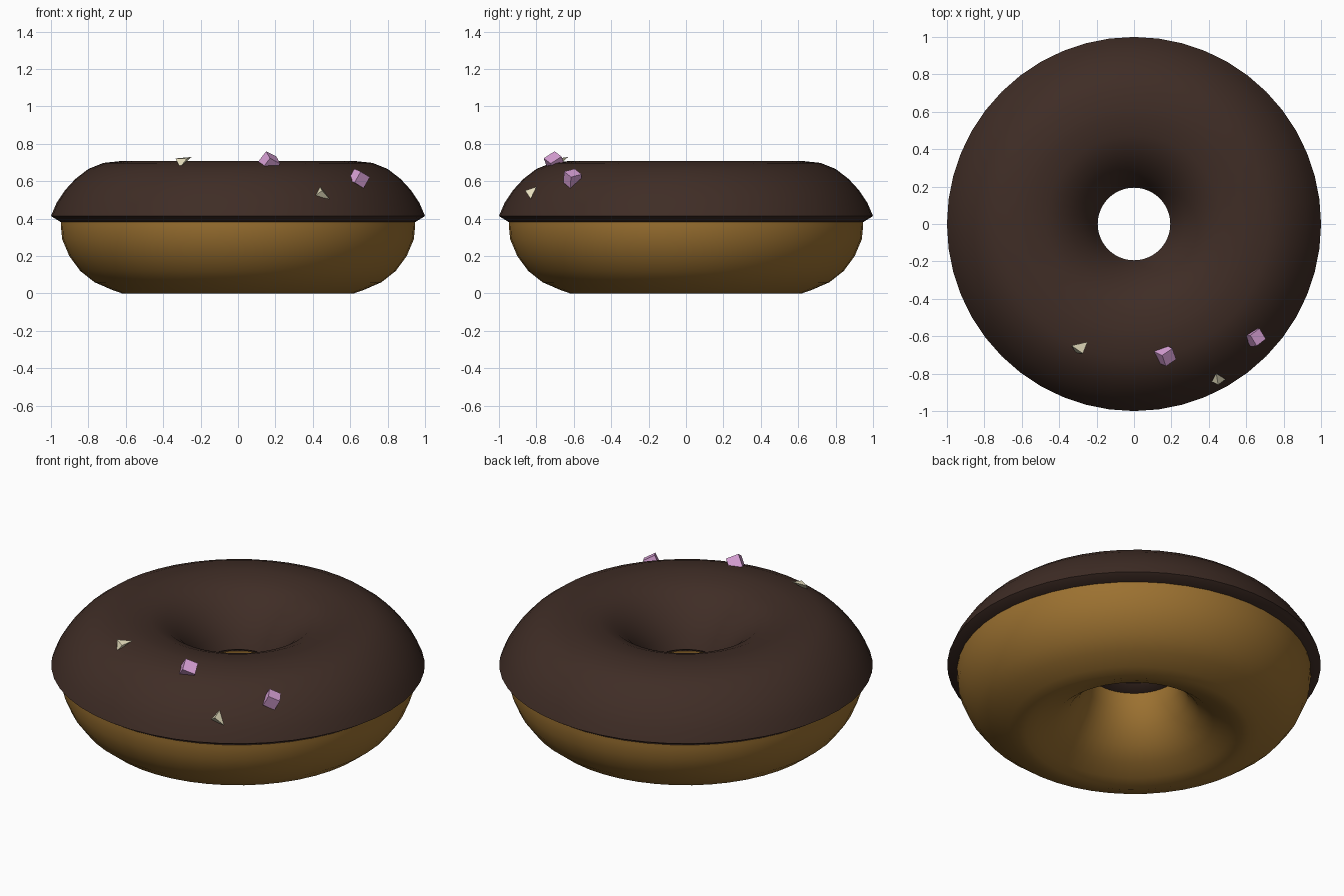
import bpy, math

if "Cube" in bpy.data.objects:
    bpy.data.objects.remove(bpy.data.objects["Cube"])

SEG = 48        # steps around the ring
MID = 0.597     # radius of the ring's centre line


def material(name, rgb):
    m = bpy.data.materials.new(name)
    m.diffuse_color = (*rgb, 1)
    m.use_nodes = True
    m.node_tree.nodes["Principled BSDF"].inputs["Base Color"].default_value = m.diffuse_color
    return m


def mesh_object(name, verts, faces, mat):
    me = bpy.data.meshes.new(name)
    me.from_pydata(verts, [], faces)
    me.materials.append(mat)
    ob = bpy.data.objects.new(name, me)
    bpy.context.collection.objects.link(ob)
    bpy.context.view_layer.objects.active = ob
    ob.select_set(True)
    bpy.ops.object.mode_set(mode='EDIT')
    bpy.ops.mesh.select_all(action='SELECT')
    bpy.ops.mesh.normals_make_consistent(inside=False)
    bpy.ops.object.mode_set(mode='OBJECT')
    return ob


def ring(name, half, mat):
    """Mirror a half profile about the centre line and sweep it round z."""
    prof = half + [(2 * MID - r, z) for r, z in reversed(half)]
    n = len(prof)
    verts = []
    for i in range(SEG):
        a = 2 * math.pi * i / SEG
        verts += [(r * math.cos(a), r * math.sin(a), z) for r, z in prof]
    faces = []
    for i in range(SEG):
        j = (i + 1) % SEG
        for k in range(n):
            l = (k + 1) % n
            faces.append((i * n + k, j * n + k, j * n + l, i * n + l))
    ob = mesh_object(name, verts, faces, mat)
    bpy.ops.object.shade_smooth_by_angle(angle=math.radians(35))
    ob.select_set(False)


dough = material("dough", (0.33, 0.165, 0.03))
choc = material("chocolate", (0.05, 0.026, 0.019))
pink = material("pink", (0.70, 0.36, 0.68))
cream = material("cream", (0.80, 0.74, 0.52))

# Dough ring, its top hidden inside the icing
ring("dough", [(0.947, 0.40), (0.947, 0.36), (0.94, 0.29), (0.902, 0.20),
               (0.843, 0.12), (0.767, 0.06), (0.67, 0.018), (0.618, 0.0)], dough)

# Icing with an overhanging lip
ring("icing", [(0.948, 0.382), (1.0, 0.414), (0.97, 0.484), (0.924, 0.553),
               (0.87, 0.612), (0.80, 0.666), (0.72, 0.698), (0.618, 0.709)], choc)

# Pink cube sprinkles
for i, (loc, rot, size) in enumerate([
        ((0.167, -0.703, 0.70), (0.6, 0.4, 0.6), 0.072),
        ((0.647, -0.607, 0.615), (0.25, 0.45, 0.65), 0.068)]):
    bpy.ops.mesh.primitive_cube_add(size=size, location=loc, rotation=rot)
    ob = bpy.context.object
    ob.name = f"pink_sprinkle_{i + 1}"
    ob.data.materials.append(pink)
    ob.select_set(False)

# Cream four-sided shards
for i, pts in enumerate([
        [(0.408, -0.84, 0.52), (0.44, -0.80, 0.57),
         (0.49, -0.83, 0.505), (0.45, -0.86, 0.55)],
        [(-0.335, -0.65, 0.722), (-0.248, -0.63, 0.73),
         (-0.273, -0.692, 0.72), (-0.31, -0.69, 0.675)]]):
    ob = mesh_object(f"cream_sprinkle_{i + 1}", pts,
                     [(0, 1, 2), (0, 3, 1), (1, 3, 2), (2, 3, 0)], cream)
    ob.select_set(False)
